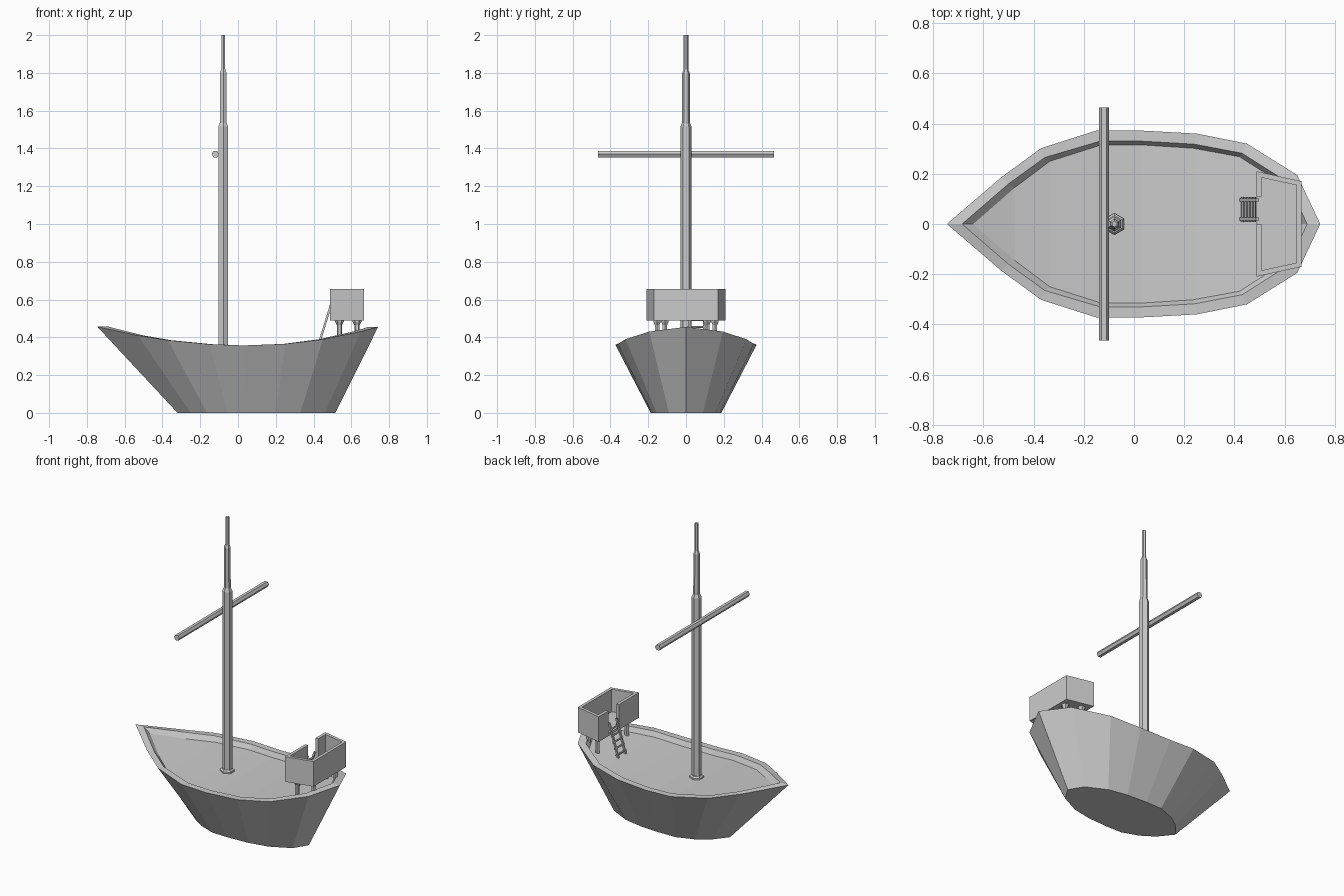
import bpy
import bmesh
import math
from mathutils import Vector

if "Cube" in bpy.data.objects:
    bpy.data.objects.remove(bpy.data.objects["Cube"])


def finish(name, bm):
    bmesh.ops.recalc_face_normals(bm, faces=bm.faces[:])
    me = bpy.data.meshes.new(name)
    bm.to_mesh(me)
    bm.free()
    ob = bpy.data.objects.new(name, me)
    bpy.context.collection.objects.link(ob)
    return ob


def skin(bm, rings):
    """Bridge successive closed rings of vertices."""
    for a, b in zip(rings, rings[1:]):
        n = len(a)
        for i in range(n):
            j = (i + 1) % n
            bm.faces.new((a[i], a[j], b[j], b[i]))


def turned(name, base, axis, profile, sides=6, turn=0.0):
    """Low-poly rod: profile is (distance along axis, radius)."""
    base, axis = Vector(base), Vector(axis).normalized()
    u = Vector((1, 0, 0)) if abs(axis.x) < 0.9 else Vector((0, 1, 0))
    u = (u - axis * u.dot(axis)).normalized()
    v = axis.cross(u)
    bm = bmesh.new()
    rings = []
    for d, r in profile:
        ring = []
        for k in range(sides):
            t = turn + math.tau * k / sides
            ring.append(bm.verts.new(base + axis * d + (u * math.cos(t) + v * math.sin(t)) * r))
        rings.append(ring)
    skin(bm, rings)
    bm.faces.new(rings[0])
    bm.faces.new(rings[-1])
    return finish(name, bm)


def rod(name, a, b, r, sides=6, turn=0.0):
    d = Vector(b) - Vector(a)
    return turned(name, a, d, [(0, r), (d.length, r)], sides, turn)


def prism(name, outline, z0, z1):
    bm = bmesh.new()
    rings = [[bm.verts.new((x, y, z)) for x, y in outline] for z in (z0, z1)]
    skin(bm, rings)
    bm.faces.new(rings[0])
    bm.faces.new(rings[1])
    return finish(name, bm)


# Hull: half outlines from bow to stern, mirrored across y
keel = [(-.32, 0), (-.25, .088), (-.165, .145), (-.055, .185), (.06, .187),
        (.2, .18), (.33, .155), (.46, .09), (.515, 0)]
rim = [(-.745, 0), (-.53, .185), (-.37, .302), (-.15, .372), (.03, .372),
       (.25, .36), (.45, .32), (.65, .195), (.742, 0)]
inner = [(-.685, 0), (-.5, .16), (-.355, .265), (-.135, .33), (.03, .33),
         (.24, .318), (.43, .282), (.61, .168), (.69, 0)]
deck = [(-.64, 0), (-.475, .145), (-.335, .25), (-.13, .315), (.03, .315),
        (.235, .302), (.42, .268), (.59, .16), (.667, 0)]


def sheer(x):
    return .357 + (x - .05) ** 2 * (.157 if x < .05 else .205)


heights = [sheer(p[0]) for p in rim]
bm = bmesh.new()
rings = []
for pts, drop in ((keel, None), (rim, 0), (inner, 0), (deck, .032)):
    half = [(x, y, 0 if drop is None else h - drop) for (x, y), h in zip(pts, heights)]
    loop = half + [(x, -y, z) for x, y, z in half[-2:0:-1]]
    rings.append([bm.verts.new(p) for p in loop])
skin(bm, rings)
bm.faces.new(rings[0])
d = rings[-1]
n = len(d)
bm.faces.new((d[0], d[1], d[n - 1]))
for i in range(1, n // 2 - 1):
    bm.faces.new((d[i], d[i + 1], d[n - i - 1], d[n - i]))
bm.faces.new((d[n // 2 - 1], d[n // 2], d[n // 2 + 1]))
finish("hull", bm)

# Mast with stepped taper, collar and yard
MX = -.078
turned("mast", (MX, 0, 0), (0, 0, 1),
       [(.32, .03), (1.515, .03), (1.535, .021), (1.8, .02), (1.82, .012), (2.0, .012)], 6, math.pi / 6)
turned("mast_collar", (MX, 0, 0), (0, 0, 1), [(.315, .043), (.338, .043), (.348, .034)], 6, math.pi / 6)
rod("yard", (-.12, -.465, 1.37), (-.12, .465, 1.37), .0195)

# Stern platform: floor and walls with a gap for the ladder
x0, x1, t = .488, .668, .02
w0, w1, g0, g1 = .21, .17, 0.0, .108
prism("platform_floor", [(x0, -w0), (x1, -w1), (x1, w1), (x0, w0)], .49, .507)
prism("platform_walls",
      [(x0, g1), (x0, w0), (x1, w1), (x1, -w1), (x0, -w0), (x0, g0),
       (x0 + t, g0), (x0 + t, -w0 + .025), (x1 - t, -w1 + .016),
       (x1 - t, w1 - .016), (x0 + t, w0 - .025), (x0 + t, g1)], .49, .655)

# Platform legs with flared tops
for side in (-1, 1):
    for x, y, label in ((.537, .153, "fore"), (.63, .112, "aft")):
        turned("leg_%s_%s" % (label, "left" if side < 0 else "right"), (x, side * y, 0), (0, 0, 1),
               [(sheer(x) - .045, .014), (.465, .014), (.483, .023), (.492, .023)])

# Boarding ladder
foot, top = Vector((.422, 0, .345)), Vector((.492, 0, .572))
for y in (.02, .095):
    off = Vector((0, y, 0))
    rod("ladder_rail", foot + off, top + off, .008, 4, math.pi / 4)
for k in range(5):
    p = foot.lerp(top, .14 + .17 * k)
    rod("ladder_rung", p + Vector((0, .008, 0)), p + Vector((0, .107, 0)), .006)
